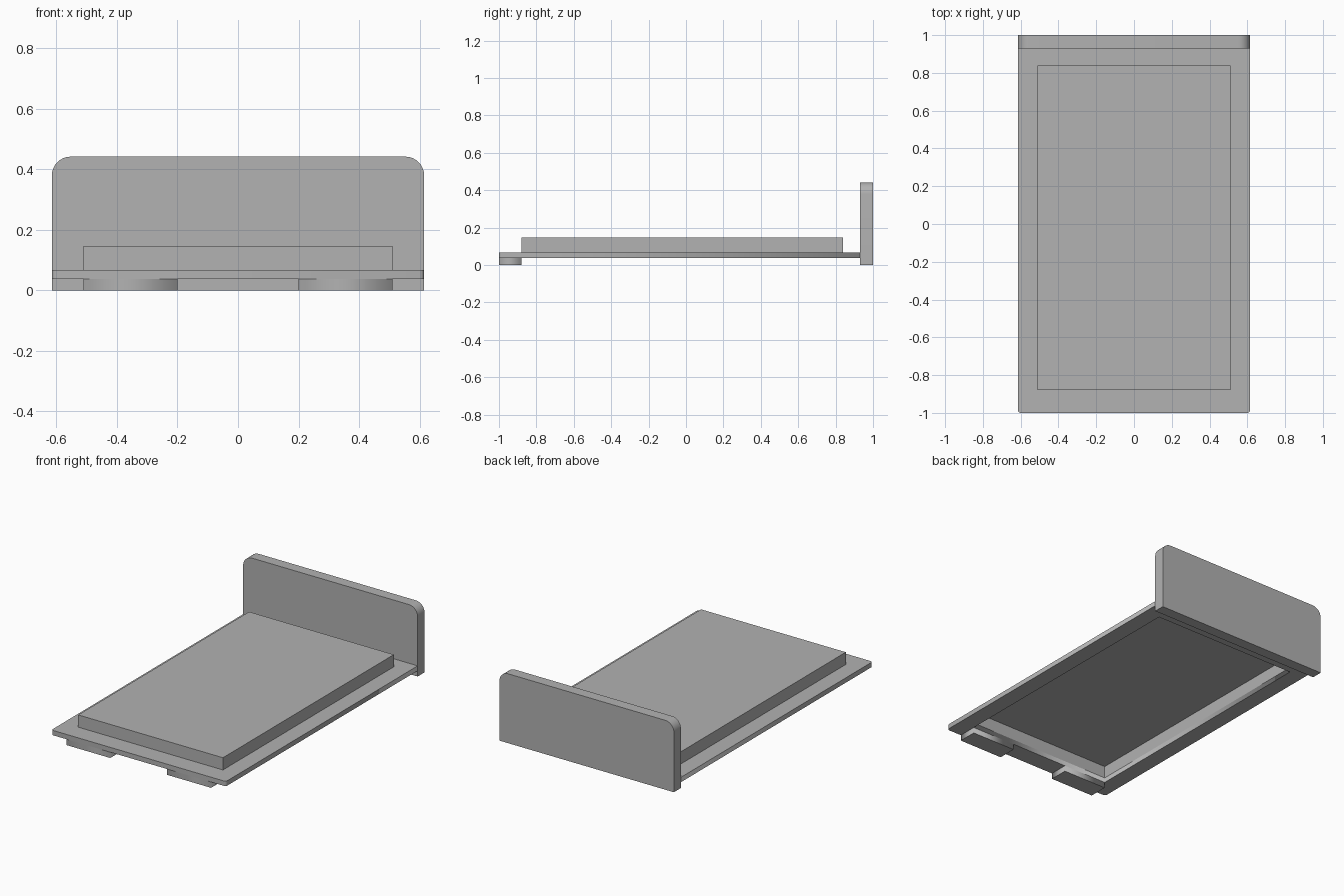
import bpy
import bmesh
import math

cube = bpy.data.objects.get("Cube")
if cube:
    bpy.data.objects.remove(cube)

# Material
grey = bpy.data.materials.new("plain grey")
grey.use_nodes = True
colour = (0.445, 0.445, 0.445, 1)
grey.diffuse_color = colour
grey.node_tree.nodes["Principled BSDF"].inputs["Base Color"].default_value = colour

HALF_W = 0.615            # half width of the bed
IN_X = 0.51               # half width of the mattress
FOOT, HEAD = -0.88, 0.84  # mattress ends
FRAME_LOW, FRAME_TOP = 0.037, 0.068
MATTRESS_TOP = 0.146
BOARD_Y = 0.93


def rectangle(x0, x1, y0, y1):
    return [(x0, y0), (x1, y0), (x1, y1), (x0, y1)]


def rounded(outline, radius, corners, steps):
    """Replace the listed right-angled corners with arcs."""
    points = []
    for i, (x, y) in enumerate(outline):
        if i not in corners:
            points.append((x, y))
            continue
        sx = 1 if i in (1, 2) else -1
        sy = 1 if i in (2, 3) else -1
        start = {0: 180, 1: 270, 2: 0, 3: 90}[i]
        for k in range(steps + 1):
            a = math.radians(start + 90 * k / steps)
            points.append((x - sx * radius + radius * math.cos(a),
                           y - sy * radius + radius * math.sin(a)))
    return points


def plate(name, outlines, low, high, upright=False):
    """Extrude flat outlines; a second outline inside the first is a hole."""
    curve = bpy.data.curves.new(name, "CURVE")
    curve.dimensions = "2D"
    curve.fill_mode = "BOTH"
    curve.extrude = (high - low) / 2
    for outline in outlines:
        spline = curve.splines.new("POLY")
        spline.points.add(len(outline) - 1)
        for point, (x, y) in zip(spline.points, outline):
            point.co = (x, y, 0, 1)
        spline.use_cyclic_u = True
    obj = bpy.data.objects.new(name, curve)
    bpy.context.collection.objects.link(obj)
    middle = (low + high) / 2
    if upright:
        obj.rotation_euler.x = math.pi / 2
        obj.location.y = middle
    else:
        obj.location.z = middle
    bpy.ops.object.select_all(action="DESELECT")
    obj.select_set(True)
    bpy.context.view_layer.objects.active = obj
    bpy.ops.object.convert(target="MESH")
    obj = bpy.context.view_layer.objects.active
    obj.data.materials.clear()
    obj.data.materials.append(grey)
    bm = bmesh.new()
    bm.from_mesh(obj.data)
    bmesh.ops.remove_doubles(bm, verts=bm.verts, dist=0.0001)
    bmesh.ops.recalc_face_normals(bm, faces=bm.faces)
    bm.to_mesh(obj.data)
    bm.free()
    return obj


# Open frame with softened foot corners
opening = rectangle(-IN_X, IN_X, FOOT, HEAD)
outer = rounded(rectangle(-HALF_W, HALF_W, -1, BOARD_Y), 0.015, (0, 1), 3)
plate("bed_frame", [outer, opening], FRAME_LOW, FRAME_TOP)

# Mattress shell, hollow from below
bm = bmesh.new()
low = [bm.verts.new((x, y, FRAME_TOP)) for x, y in opening]
top = [bm.verts.new((x, y, MATTRESS_TOP)) for x, y in opening]
bm.faces.new(top)
for i in range(4):
    j = (i + 1) % 4
    bm.faces.new((low[i], low[j], top[j], top[i]))
mesh = bpy.data.meshes.new("mattress")
bm.to_mesh(mesh)
bm.free()
mesh.materials.append(grey)
bpy.context.collection.objects.link(bpy.data.objects.new("mattress", mesh))

# Two wide feet under the foot end
for side, x0, x1 in (("right", -IN_X, -0.2), ("left", 0.2, IN_X)):
    plate(side + "_foot", [rectangle(x0, x1, -1, FOOT)], 0, FRAME_LOW)

# Headboard with rounded top corners
board = rounded(rectangle(-HALF_W, HALF_W, 0, 0.442), 0.062, (2, 3), 8)
headboard = plate("headboard", [board], BOARD_Y, 1, upright=True)
bpy.ops.object.shade_smooth_by_angle(angle=math.radians(30))
